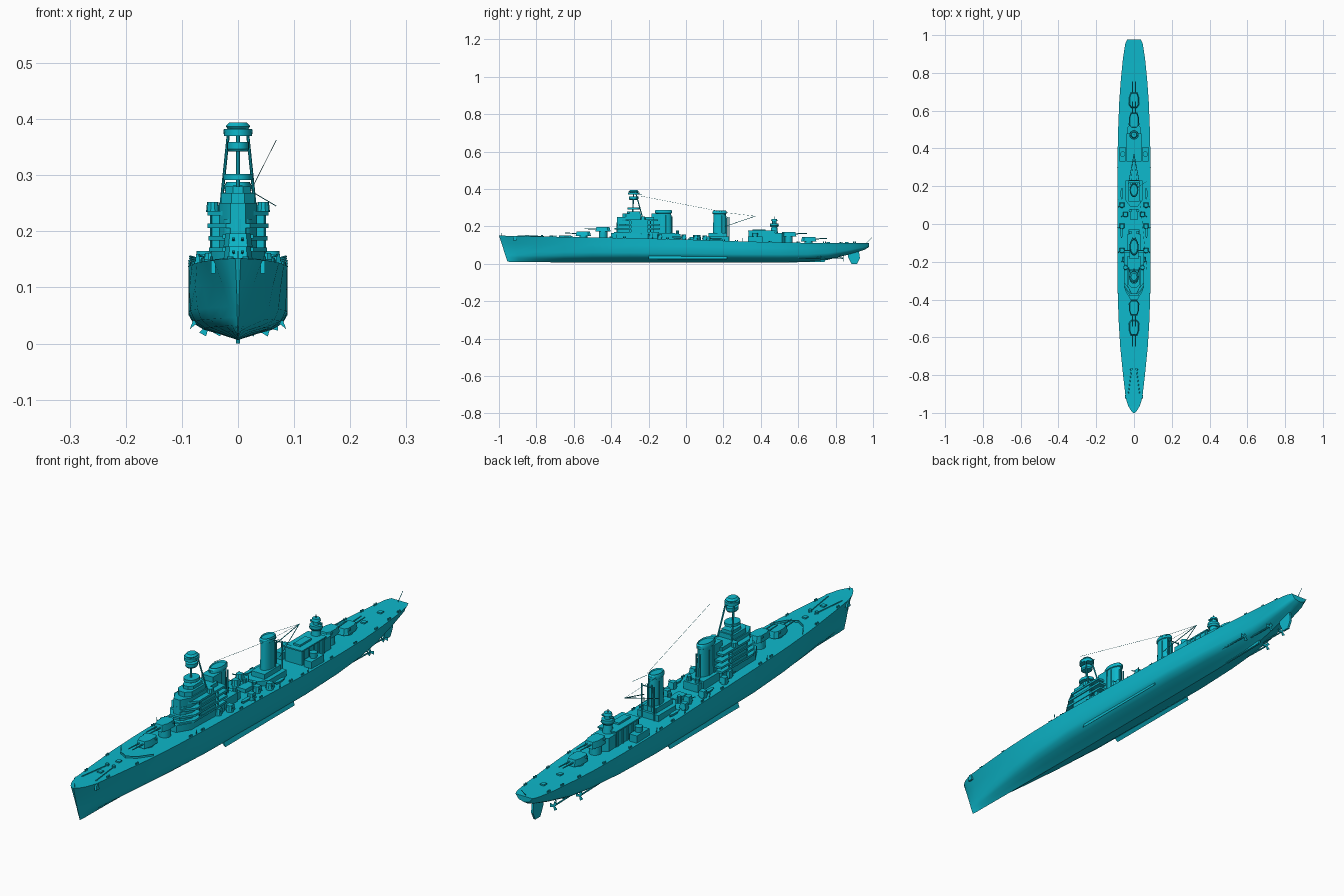
import bpy, bmesh, math
from mathutils import Vector

paint = bpy.data.materials.new("teal_paint")
paint.diffuse_color = (0.004, 0.48, 0.6, 1)

def make(name, bm):
    bmesh.ops.recalc_face_normals(bm, faces=bm.faces)
    me = bpy.data.meshes.new(name)
    bm.to_mesh(me)
    bm.free()
    me.materials.append(paint)
    ob = bpy.data.objects.new(name, me)
    bpy.context.collection.objects.link(ob)
    return ob

def loft(name, rings):
    """Skin between closed rings of equal length, capped at both ends."""
    bm = bmesh.new()
    vs = [[bm.verts.new(p) for p in r] for r in rings]
    n = len(vs[0])
    for a, b in zip(vs, vs[1:]):
        for i in range(n):
            j = (i + 1) % n
            bm.faces.new((a[i], a[j], b[j], b[i]))
    bm.faces.new(vs[0])
    bm.faces.new(vs[-1])
    return make(name, bm)

def plan(name, pts, x, y, z0, z1, s=1.0):
    """Plan outline raised from z0 to z1, top scaled by s."""
    return loft(name, [[(x + px * k, y + py * k, z) for px, py in pts] for z, k in ((z0, 1), (z1, s))])

def plate(name, yz, x, h):
    """Side outline with half thickness h."""
    return loft(name, [[(x + d, y, z) for y, z in yz] for d in (-h, h)])

def rect(w, l):
    return [(-w, -l), (w, -l), (w, l), (-w, l)]

def oval(rx, ry, n=16):
    return [(rx * math.cos(2 * math.pi * i / n), ry * math.sin(2 * math.pi * i / n)) for i in range(n)]

def house(w, l, r=0.4):
    """Deckhouse outline with chamfered front."""
    c = w * 0.6
    return [(-w + c, -l), (w - c, -l), (w, -l + l * r), (w, l), (-w, l), (-w, -l + l * r)]

def rod(name, a, b, r=0.0015, n=6, r2=None):
    a, b = Vector(a), Vector(b)
    q = (b - a).to_track_quat('Z', 'Y')
    ring = lambda c, k: [c + q @ Vector((x, y, 0)) for x, y in oval(k, k, n)]
    return loft(name, [ring(a, r), ring(b, r2 or r)])

# Hull stations: y, half beam, waterline fullness, deck height, keel height
ST = [(-1, .005, .3, .152, .012), (-.985, .018, .25, .151, .011), (-.96, .032, .28, .15, .01),
      (-.92, .044, .36, .149, .01), (-.8, .058, .56, .147, .009), (-.65, .073, .75, .144, .008),
      (-.5, .082, .88, .141, .007), (-.3, .088, .97, .138, .006), (0, .0885, 1, .13, .006),
      (.3, .0885, 1, .12, .006), (.5, .084, .95, .115, .007), (.65, .078, .86, .112, .011),
      (.76, .07, .8, .111, .022), (.88, .058, .75, .111, .052), (.955, .046, .75, .112, .075),
      (.978, .036, .7, .112, .09)]
SEC = [(0, 0), (.35, .09), (.68, .16), (.9, .26), (1, .4), (1, .7)]

def at(y, col):
    for a, b in zip(ST, ST[1:]):
        if a[0] <= y <= b[0]:
            t = (y - a[0]) / (b[0] - a[0])
            return a[col] + t * (b[col] - a[col])
deck = lambda y: at(y, 3)

rings = []
for y, b, f, d, k in ST:
    half = []
    for u, v in SEC:
        w = b * (f + (1 - f) * max(0, v - .4) * 1.4)
        half.append((u * w, v))
    half.append((b, 1))
    ring = [(-x, v) for x, v in reversed(half)] + half[1:]
    rake = .045 * max(0, (-y - .8) / .2)
    rings.append([(x, y + rake * (1 - v), k + v * (d - k)) for x, v in ring])
loft("hull", rings)

# Underwater gear
plate("skeg", [(.55, .008), (.74, .01), (.75, .03), (.6, .04)], 0, .004)
plate("rudder", [(.868, .06), (.925, .065), (.93, .03), (.915, 0), (.885, 0), (.865, .04)], 0, .004)
for s in (-1, 1):
    loft("bilge_keel", [[(s * .074, y, .036), (s * .08, y, .042), (s * .086, y, .025)] for y in (-.2, .0, .22)])
    for x, y1 in ((.03, .84), (.055, .72)):
        rod("propeller_shaft", (s * x, y1 - .2, .035), (s * x, y1, .03), .003, 8)
        rod("shaft_strut", (s * x, y1 - .015, .03), (s * x * .7, y1 - .015, .075), .002)
        for i in range(3):
            a = 2 * math.pi * i / 3
            c, e = math.cos(a), math.sin(a)
            loft("propeller_blade", [[(s * x + c * r - e * w, y1 + dy, .03 + e * r + c * w)
                 for r, w in ((0, -.003), (.016, -.007), (.016, .007), (0, .003))] for dy in (-.001, .001)])

# Main gun turrets on barbettes
TUR = [(-.017, -.042), (.017, -.042), (.026, -.015), (.026, .026), (.016, .04), (-.016, .04), (-.026, .026), (-.026, -.015)]
def turret(y, z, d):
    plan("turret_barbette", oval(.022, .022), 0, y, deck(y) - .005, z)
    plan("turret", [(px, py * d) for px, py in TUR], 0, y, z, z + .024, .86)
    plan("turret_sight", rect(.028, .005), 0, y + .018 * d, z + .015, z + .022)
    for x in (-.008, .008):
        rod("gun_barrel", (x, y - .03 * d, z + .013), (x, y - .1 * d, z + .016), .003, 8, .002)
turret(-.548, .149, 1)
turret(-.443, .172, 1)
turret(.548, .147, -1)
turret(.655, .12, -1)

# Breakwater and bow anchors
for s in (-1, 1):
    loft("breakwater", [[(s * x, y, z - .002), (s * x, y + .004, z - .002), (s * x, y + .004, z + .008), (s * x, y, z + .008)]
         for x, y, z in ((0, -.68, .144), (.035, -.66, .143), (.068, -.61, .142))])
    plate("anchor", [(-.925, .125), (-.905, .125), (-.91, .148), (-.92, .148)], s * .044, .004)
    rod("anchor_chain", (s * .012, -.76, .148), (s * .03, -.9, .15), .002)
    plan("capstan", oval(.007, .007, 10), s * .014, -.77, .14, .155, .8)

# Bridge superstructure: core with stacked open galleries
plan("bridge_base", house(.048, .125), 0, -.275, .13, .165)
plan("bridge_core", house(.034, .1), 0, -.27, .16, .25)
for z, w, l, y in ((.163, .052, .12, -.265), (.184, .053, .122, -.26), (.206, .054, .115, -.255), (.228, .054, .1, -.25)):
    plan("bridge_gallery", house(w, l), 0, y, z, z + .008)
for s in (-1, 1):
    for y in (-.3, -.24, -.19):
        rod("gallery_post", (s * .048, y, .16), (s * .048, y, .23), .002)
    plan("bridge_side_block", rect(.01, .045), s * .04, -.25, .165, .228)
    plan("director_tub", oval(.012, .014, 10), s * .045, -.23, .234, .252, .85)
plan("conning_tower", oval(.026, .026), 0, -.345, .16, .222)
plan("pilot_house", house(.03, .05), 0, -.29, .248, .268)
plan("upper_bridge", house(.022, .035), 0, -.28, .265, .28)

# Tripod foremast with fighting tops
for s in (-1, 1):
    rod("mast_leg", (s * .033, -.225, .22), (s * .016, -.27, .385), .003, 8)
rod("mast_front_leg", (0, -.285, .27), (0, -.28, .385), .0035, 8)
for r, z0, z1, k in ((.026, .291, .302, 1), (.017, .342, .347, 1.2), (.02, .347, .359, 1), (.025, .37, .382, 1), (.018, .382, .387, 1.2), (.022, .387, .394, .7)):
    plan("mast_platform", oval(r, r * 1.25), 0, -.28, z0, z1, k)
rod("mast_rear_spar", (0, -.26, .372), (0, -.235, .372), .002)
rod("rangefinder", (-.026, -.285, .377), (.026, -.285, .377), .004, 8)

# Funnels: slightly tapered, with caps, steam pipes and base houses
for name, y, l, w, zb, zt in (("fore_funnel", -.12, .043, .022, .13, .282), ("aft_funnel", .18, .035, .021, .115, .278)):
    loft(name, [[(px * k, y + py * k, z) for px, py in oval(w, l, 20)]
         for z, k in ((zb, 1.05), (zt - .012, .95), (zt - .01, 1.08), (zt, 1.08), (zt + .006, .95), (zt + .001, .85))])
    for s in (-1, 1):
        rod("steam_pipe", (s * (w + .002), y + .012, zb), (s * (w + .002), y + .012, zt - .02), .002)
        rod("steam_pipe_aft", (s * .008, y + l + .003, zb), (s * .008, y + l + .003, zt - .03), .003, 8)
plan("fore_funnel_house", rect(.036, .06), 0, -.115, .13, .165)
plan("fore_funnel_apron", rect(.024, .025), 0, -.16, .16, .27)
plan("searchlight_deck", rect(.03, .016), 0, -.045, .13, .16)
plan("aft_funnel_house", house(.045, .07, .5), 0, .16, .115, .146)
plan("aft_funnel_upper_house", rect(.028, .05), 0, .17, .14, .165)
plan("ventilator_house", rect(.018, .03), 0, .05, .12, .143)
for s in (-1, 1):
    plan("searchlight", oval(.009, .009, 10), s * .018, -.045, .158, .178, .9)
    plan("vent_trunk", oval(.008, .008, 10), s * .02, .07, .12, .155)

# Aircraft crane, king posts and rigging
for s in (-1, 1):
    rod("king_post", (s * .026, .23, .12), (s * .026, .23, .25), .003, 8)
    rod("crane_jib", (s * .03, .21, .2), (0, .37, .255), .0015)
    rod("crane_stay", (s * .018, .205, .275), (0, .37, .255), .0006, 4)
rod("king_post_crossbar", (-.026, .23, .245), (.026, .23, .245), .002)
rod("aerial_wire", (.068, -.24, .362), (.025, .2, .277), .0006, 4)
rod("whip_aerial", (.026, .2, .27), (.068, .225, .355 - .11), .0008, 4)

# Secondary guns along both sides
def side_gun(x, y):
    z, s = deck(y), (1 if x > 0 else -1)
    plan("secondary_gun_base", oval(.013, .013, 12), x, y, z - .003, z + .006)
    plan("secondary_gun_shield", house(.013, .014), x, y, z + .006, z + .026, .8)
    rod("secondary_gun_barrel", (x + s * .006, y, z + .017), (x + s * .022, y - .012, z + .022), .0018)
for s in (-1, 1):
    for y in (.1, -.012, -.14):
        side_gun(s * .064, y)
    side_gun(s * .048, -.19)
    side_gun(s * .045, .05)
    # Ship's boats beside the bridge and hangar
    for x, y in ((.066, -.045), (.064, .16)):
        z = deck(y)
        loft("boat", [[(s * x - w, yy + y, z + .014), (s * x, yy + y, z + .002 + k), (s * x + w, yy + y, z + .014)]
             for yy, w, k in ((-.03, .001, .008), (-.015, .007, 0), (.015, .007, 0), (.03, .003, .004))])

# Hangar and after control tower
plan("hangar", rect(.036, .07), 0, .405, .11, .172)
plan("hangar_roof", rect(.039, .074), 0, .405, .172, .177)
plan("after_house", [(x, -y) for x, y in house(.034, .04)], 0, .49, .11, .165)
plan("hangar_skylight", rect(.014, .035), 0, .39, .176, .184)
for s in (-1, 1):
    plan("torpedo_house", rect(.016, .038), s * .062, .37, .11, .145)
    plan("hangar_gun_tub", oval(.013, .013, 12), s * .06, .37, .145, .165, 1.1)
    for i in range(5):
        plan("hangar_rib", rect(.002, .002), s * .037, .345 + .03 * i, .11, .172)
for r, z0, z1, k in ((.02, .16, .2, .75), (.02, .198, .205, 1.25), (.023, .205, .216, 1), (.011, .216, .23, 1), (.017, .23, .24, .8)):
    plan("after_control_tower", oval(r, r), 0, .472, z0, z1, k)
rod("after_rangefinder", (-.024, .472, .224), (.024, .472, .224), .004, 8)
rod("after_pole", (0, .472, .23), (0, .472, .252), .002)

# Deck fittings along the edges
for s in (-1, 1):
    for i, y in enumerate((-.85, -.7, -.4, -.33, -.1, .02, .2, .27, .45, .6, .74, .83, .9)):
        x, z = s * (at(y, 1) - .005), deck(y)
        for dy in (-.005, .005):
            plan("bollard", oval(.003, .003, 8), x, y + dy, z - .002, z + .007)
    for y in (-.37, -.02, .13, .3):
        x, z = at(y, 1), deck(y)
        rod("davit", (s * (x - .004), y, z - .01), (s * (x - .001), y, z + .018), .0015)
for y in (-.83, -.72, .76, .86):
    plan("deck_hatch", rect(.008, .009), 0, y, deck(y) - .003, deck(y) + .005)
rod("stern_staff", (0, .965, .11), (0, .995, .142), .0012)
rod("bow_staff", (0, -.985, .15), (0, -.985, .165), .0012)

# Smooth round surfaces, keep hard edges
for o in bpy.data.objects:
    o.select_set(True)
    bpy.context.view_layer.objects.active = o
bpy.ops.object.shade_smooth_by_angle(angle=math.radians(32))
